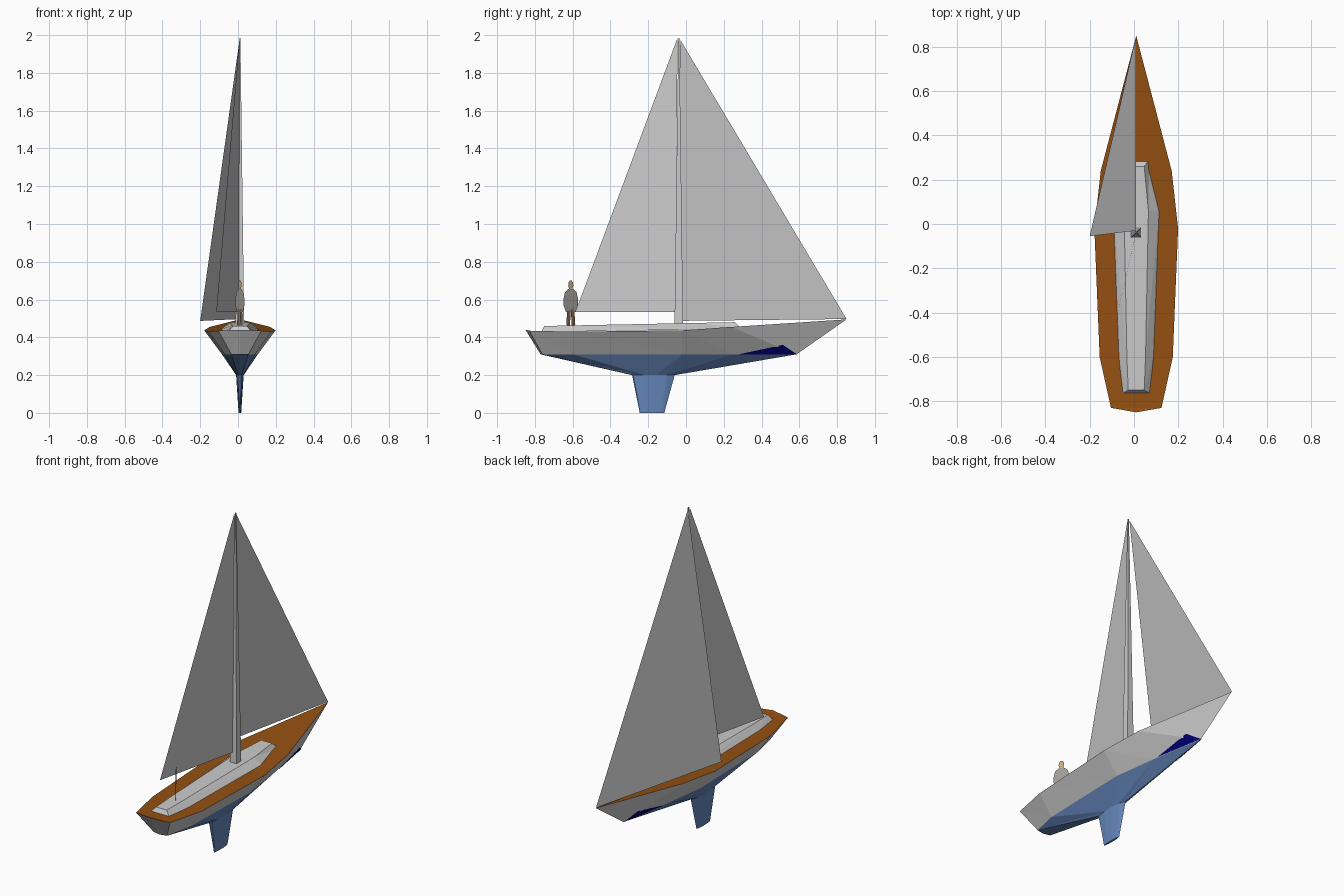
import bpy, math

if "Cube" in bpy.data.objects:
    bpy.data.objects.remove(bpy.data.objects["Cube"])

CX = 0.01  # boat centreline


def paint(ob, name, rgb):
    mat = bpy.data.materials.get(name) or bpy.data.materials.new(name)
    mat.diffuse_color = (*rgb, 1)
    mat.use_nodes = True
    mat.node_tree.nodes["Principled BSDF"].inputs["Base Color"].default_value = mat.diffuse_color
    ob.data.materials.append(mat)


def make(name, verts, faces, mirror=False, x=CX):
    me = bpy.data.meshes.new(name)
    me.from_pydata(verts, [], faces)
    me.update()
    ob = bpy.data.objects.new(name, me)
    bpy.context.collection.objects.link(ob)
    ob.location.x = x
    if mirror:
        mod = ob.modifiers.new("Mirror", 'MIRROR')
        mod.use_clip = True
    return ob


def loft(name, upper, lower, cap=None):
    """Starboard half skin between two outlines (bow to stern), mirrored."""
    n = len(upper)
    verts = list(upper) + list(lower)
    faces = []
    for i in range(n - 1):
        faces += [(i, n + i, i + 1), (i + 1, n + i, n + i + 1)]
    if cap == 'bottom':
        faces.append(tuple(range(2 * n - 1, n - 1, -1))[::-1])
    if cap == 'top':
        faces.append(tuple(range(n - 1, -1, -1)))
    return make(name, verts, faces, True)


BLUE, BROWN = (0.13, 0.24, 0.5), (0.3, 0.08, 0.006)

# Hull outlines, half boat, from bow to stern
sheer = [(0, .85, .495), (.16, .24, .455), (.189, -.02, .437),
         (.165, -.6, .43), (.114, -.83, .435), (0, -.85, .44)]
chine = [(x, y, .31) for x, y in
         [(0, .585), (.058, .25), (.095, -.02), (.08, -.6), (.045, -.76), (0, -.77)]]
root = [(x, y, .2) for x, y in
        [(0, -.06), (.015, -.1), (.02, -.16), (.018, -.22), (.01, -.28), (0, -.285)]]
tip = [(x, y, 0) for x, y in
       [(0, -.115), (.005, -.135), (.007, -.17), (.006, -.21), (.003, -.24), (0, -.245)]]

loft("hull_topsides", sheer, chine)
paint(loft("hull_bottom", chine, root), "hull_blue", BLUE)
paint(loft("keel_fin", root, tip, 'bottom'), "hull_blue", BLUE)

# Deck as strips from the sheer to the centreline
mid = [(0, y, z) for _, y, z in sheer]
n = len(sheer)
deck_faces = [(0, n + 1, 1)]
deck_faces += [(i, n + i, n + i + 1, i + 1) for i in range(1, n - 2)]
deck_faces.append((n - 2, 2 * n - 2, n - 1))
deck = make("deck", list(sheer) + mid, [f[::-1] if f[0] else f for f in deck_faces], True)
for p in deck.data.polygons:
    if p.normal.z < 0:
        p.flip()
paint(deck, "deck_wood", BROWN)

# Bow flash on each side, just proud of the topsides
paint(make("bow_flash", [(.057, .28, .31), (.046, .512, .36), (.003, .588, .31)],
           [(0, 2, 1)], True), "flash_navy", (.0, .0, .18))

# Cabin
cabin_top = [(x, y, .475 + .02 * y) for x, y in
             [(0, .26), (.036, .26), (.055, .06), (.042, -.6), (.036, -.75), (0, -.75)]]
cabin_base = [(x, y, .44 + .03 * max(y, -.3)) for x, y in
              [(0, .29), (.058, .29), (.103, .06), (.078, -.6), (.062, -.765), (0, -.765)]]
loft("cabin", cabin_top, cabin_base, 'top')

# Tapered mast
bpy.ops.mesh.primitive_cone_add(vertices=4, radius1=.032, radius2=.004, depth=1.52,
                                location=(CX, -.038, 1.225), rotation=(0, 0, 0))
mast = bpy.context.object
mast.name = "mast"
mast.rotation_euler.z = math.pi / 4

# Sails
make("mainsail", [(.008, -.045, 1.985), (-.115, -.585, .535), (.005, -.055, .535)],
     [(0, 1, 2)], x=0)
make("jib", [(.008, -.03, 1.975), (-.2, -.055, .487), (CX, .85, .497)],
     [(0, 2, 1)], x=0)


# Flat cut-out helmsman standing on the cabin, drawn as half profiles (width, height)
def cutout(name, half, rgb):
    pts = half + [(-w, h) for w, h in reversed(half)]
    c, s = .53, -.85
    ob = make(name, [(w * c, -.61 + w * s, h) for w, h in pts], [tuple(range(len(pts)))])
    paint(ob, name, rgb)


cutout("helmsman_legs", [(.022, .55), (.028, .465), (.004, .46), (.002, .55)], (.2, .12, .07))
cutout("helmsman_body", [(.03, .535), (.045, .57), (.046, .6), (.036, .64),
                         (.014, .656)], (.35, .33, .31))
cutout("helmsman_head", [(.01, .655), (.016, .675), (.014, .692), (.006, .7)], (.55, .4, .22))
